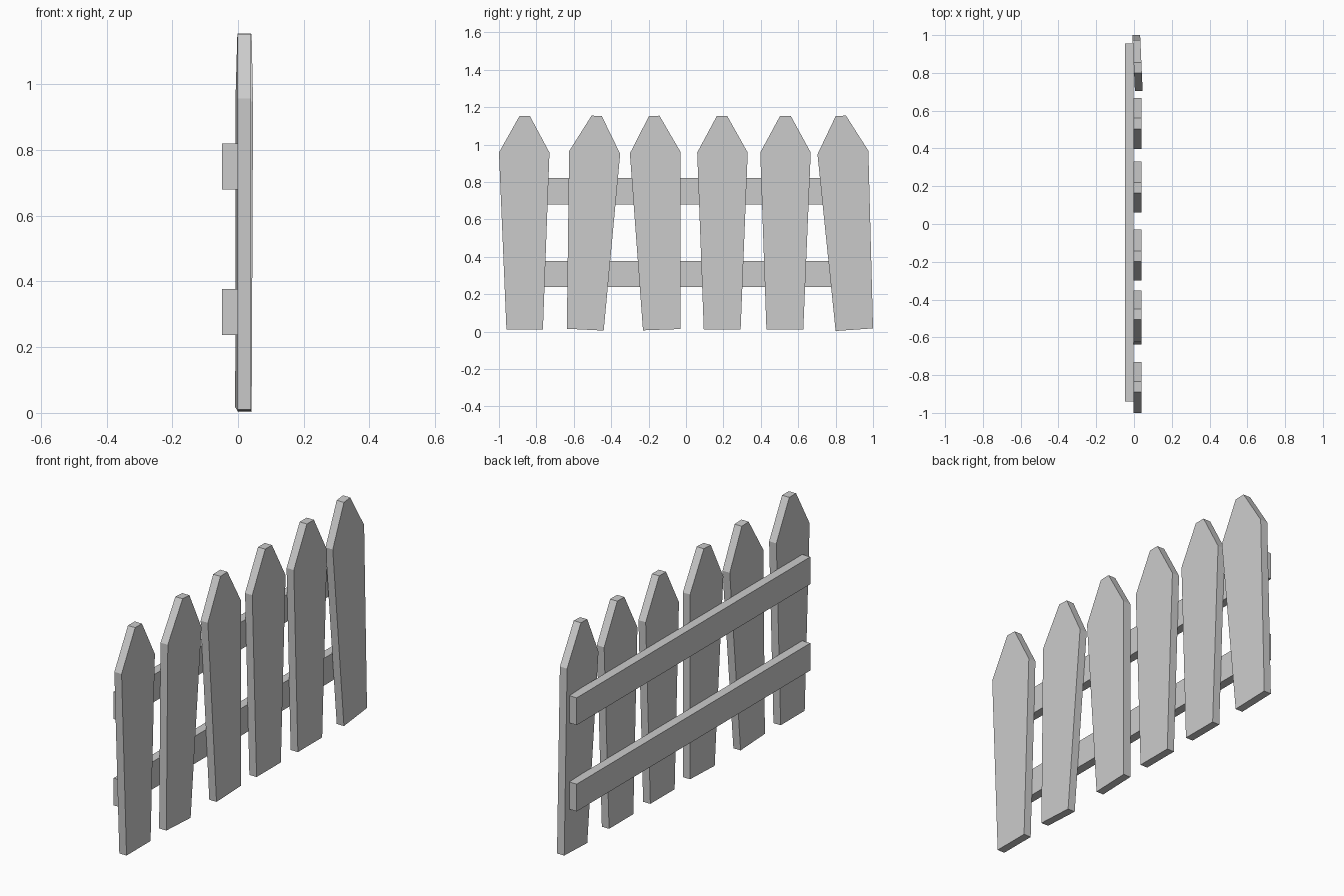
import bpy, bmesh

if "Cube" in bpy.data.objects:
    bpy.data.objects.remove(bpy.data.objects["Cube"])


def prism(name, profile, x0, x1, yaw=0.0):
    """Extrude a (y, z) outline along x; yaw shears x about the outline's middle."""
    mid = sum(p[0] for p in profile) / len(profile)
    bm = bmesh.new()
    base = bm.faces.new([bm.verts.new((x0 + yaw * (y - mid), y, z)) for y, z in profile])
    ext = bmesh.ops.extrude_face_region(bm, geom=[base])
    top = [g for g in ext["geom"] if isinstance(g, bmesh.types.BMVert)]
    bmesh.ops.translate(bm, verts=top, vec=(x1 - x0, 0, 0))
    bmesh.ops.recalc_face_normals(bm, faces=bm.faces)
    mesh = bpy.data.meshes.new(name)
    bm.to_mesh(mesh)
    bm.free()
    obj = bpy.data.objects.new(name, mesh)
    bpy.context.collection.objects.link(obj)
    return obj


# Pickets: y of foot, shoulder and tip (left, right), then sideways lean and yaw
PICKETS = [
    ((-0.96, -0.765), (-1.0, -0.73), (-0.89, -0.835), 0.0, 0.0),
    ((-0.637, -0.44), (-0.625, -0.352), (-0.505, -0.45), -0.05, 0.0),
    ((-0.23, -0.03), (-0.30, -0.03), (-0.198, -0.142), 0.035, 0.0),
    ((0.095, 0.292), (0.06, 0.33), (0.165, 0.22), 0.0, 0.0),
    ((0.43, 0.627), (0.397, 0.667), (0.503, 0.56), 0.0, 0.0),
    ((0.80, 1.0), (0.703, 0.975), (0.80, 0.855), 0.07, -0.045),
]
for i, (foot, shoulder, tip, lean, yaw) in enumerate(PICKETS):
    outline = []
    for (l, r), z in ((foot, 0.01), (shoulder, 0.957), (tip, 1.153)):
        dz = lean * (r - l) / 2
        outline.insert(0, (l, z - dz))
        outline.append((r, z + dz))
    prism(f"picket_{i + 1}", outline, -0.002, 0.039, yaw)

# Horizontal rails behind the pickets
for name, z0 in (("lower_rail", 0.237), ("upper_rail", 0.68)):
    z1 = z0 + 0.14
    prism(name, [(-0.94, z0), (0.955, z0), (0.955, z1), (-0.94, z1)], -0.048, -0.002)
